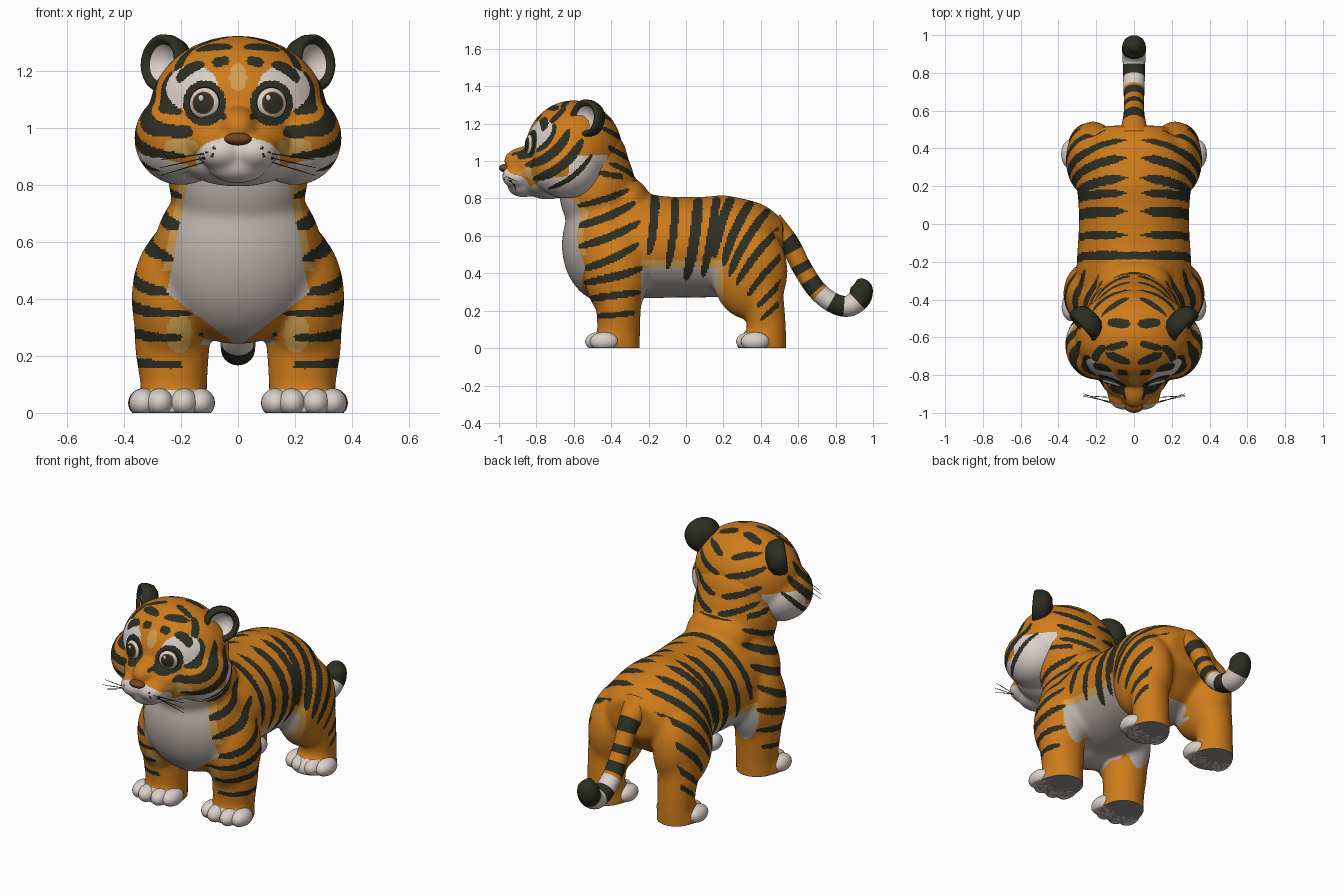
import bpy, bmesh, math
from mathutils import Matrix, Vector
from mathutils.bvhtree import BVHTree

if "Cube" in bpy.data.objects:
    bpy.data.objects.remove(bpy.data.objects["Cube"])

COLOURS = {"orange": (.62, .20, .011), "black": (.026, .027, .016), "white": (.70, .63, .59), "tan": (.64, .35, .08),
           "brown": (.18, .06, .017), "chest_grey": (.49, .435, .40), "sole_grey": (.30, .28, .26)}
MATS = [bpy.data.materials.new(name) for name in COLOURS]
for m in MATS:
    m.diffuse_color = (*COLOURS[m.name], 1)
ORANGE, BLACK, WHITE, TAN, BROWN, GREY, SOLE = range(7)

def ball(bm, c, r, u=32, v=20):
    bmesh.ops.create_uvsphere(bm, u_segments=u, v_segments=v, radius=1,
                              matrix=Matrix.Translation(c) @ Matrix.Diagonal((*r, 1)))

def skin(bm, rows, mats):
    """Join rings of points, one colour per band, and cap both ends."""
    rings = [[bm.verts.new(p) for p in row] for row in rows]
    n = len(rings[0])
    for a, b, m in zip(rings, rings[1:], mats):
        for k in range(n):
            bm.faces.new((a[k], a[(k + 1) % n], b[(k + 1) % n], b[k])).material_index = m
    bm.faces.new(rings[0]).material_index = mats[0]
    bm.faces.new(rings[-1]).material_index = mats[-1]

def tube(bm, pts, mats=None, seg=28, steps=6):
    """Smooth tube through (x, y, z, half width, half depth)."""
    n, rows, rings = len(pts), [], []
    for i in range(n - 1):
        p = [pts[max(0, min(n - 1, i + k))] for k in (-1, 0, 1, 2)]
        for t in (s / steps for s in range(steps + (i == n - 2))):
            rows.append([0.5 * (2 * b + (c - a) * t + (2 * a - 5 * b + 4 * c - d) * t * t
                                + (3 * b - a - 3 * c + d) * t ** 3) for a, b, c, d in zip(*p)])
    for i, q in enumerate(rows):
        a, b = rows[max(0, i - 1)], rows[min(len(rows) - 1, i + 1)]
        up = Vector((1, 0, 0)).cross(Vector((0, b[1] - a[1], b[2] - a[2])).normalized())
        rings.append([Vector(q[:3]) + Vector((q[3] * math.cos(w), 0, 0)) + up * q[4] * math.sin(w)
                      for w in (math.tau * k / seg for k in range(seg))])
    skin(bm, rings, mats or [0] * len(rings))

def finish(name, bm, mat=None):
    bmesh.ops.recalc_face_normals(bm, faces=bm.faces[:])
    for f in bm.faces:
        f.smooth = True
        f.material_index = f.material_index if mat is None else mat
    me = bpy.data.meshes.new(name)
    for m in MATS:
        me.materials.append(m)
    bm.to_mesh(me)
    bm.free()
    ob = bpy.data.objects.new(name, me)
    bpy.context.collection.objects.link(ob)
    return ob

def blend(name, bm, voxel, smooth, rule):
    """Fuse overlapping volumes, soften, flatten at the ground and colour by rule."""
    ob = finish(name, bm)
    r, s = ob.modifiers.new("fuse", 'REMESH'), ob.modifiers.new("soften", 'SMOOTH')
    r.mode, r.voxel_size, s.factor, s.iterations = 'VOXEL', voxel, 0.5, smooth
    dg = bpy.context.evaluated_depsgraph_get()
    me = bpy.data.meshes.new_from_object(ob.evaluated_get(dg), depsgraph=dg)
    bpy.data.objects.remove(ob)
    bm = bmesh.new()
    bm.from_mesh(me)
    for v in bm.verts:
        v.co.z = max(0, v.co.z)
    bm.normal_update()
    for f in bm.faces:
        c, n = f.calc_center_median(), f.normal
        f.material_index = rule(abs(c.x), c.y, c.z, n.x * (1 if c.x > 0 else -1), n.y, n.z)
    return finish(name, bm)

def striped(u, v, stripes, k=1.0):
    """True inside a tapered bent stripe (u0, v0, u1, v1, half width, bend)."""
    for u0, v0, u1, v1, w, bend in stripes:
        du, dv = u1 - u0, v1 - v0
        L = math.hypot(du, dv)
        t = ((u - u0) * du + (v - v0) * dv) / L ** 2
        d = ((v - v0) * du - (u - u0) * dv) / L - bend * 4 * t * (1 - t)
        if 0 < t < 1 and abs(d) < k * w * math.sqrt(1 - (2 * t - 1) ** 4):
            return True
    return False

def oval(u, v, cu, cv, ru, rv):
    return ((u - cu) / ru) ** 2 + ((v - cv) / rv) ** 2 < 1

# body: torso, chest, neck, shoulders, hips and legs
SHOULDER = [(-.58, .76, -.30, .85, .017, -.01), (-.59, .65, -.27, .78, .022, -.015), (-.58, .54, -.24, .68, .022, -.015),
            (-.56, .42, -.25, .56, .021, -.015), (-.55, .35, -.23, .43, .022, -.01), (-.54, .26, -.24, .30, .019, 0),
            (-.52, .165, -.26, .19, .016, 0), (-.48, .94, -.25, .90, .016, 0)]
FLANK = [(-.17, .88, -.20, .50, .023, .015), (-.06, .88, -.10, .42, .021, .015), (.07, .88, .0, .36, .029, .015),
         (.17, .88, .09, .38, .023, .01), (.28, .88, .15, .48, .025, -.02), (.39, .84, .20, .44, .025, -.025),
         (.47, .77, .23, .38, .023, -.025), (.53, .66, .27, .34, .021, -.02), (.55, .53, .33, .28, .018, -.01),
         (.56, .40, .38, .22, .016, 0), (.54, .28, .40, .15, .013, 0)]
NAPE = [(.03, 1.215, .18, 1.26, .017, 0), (.02, 1.12, .22, 1.18, .018, -.01), (.02, 1.01, .22, 1.08, .018, -.01),
        (.02, .915, .21, .99, .018, -.01)]

def body_rule(a, y, z, nx, ny, nz):
    if z < .004:
        return SOLE
    if z < .08 and (y < -.44 or .2 < y < .355):
        return WHITE
    # chest bib narrowing to a point between the legs
    bib = .25 - .19 * (z - .42) if z > .42 else .25 - 1.35 * (.42 - z)
    front = y < -.38 and ny < .2
    if front and a < bib:
        return GREY
    gate = 1 if y < -.12 else min(1, max(0, (a - .03) / .07))
    if nx > -.25 and ny < .75 and (z > .6 or a > .12) and striped(y, z, SHOULDER + FLANK, gate):
        return BLACK
    if y > -.42 and ny > .3 and z > .84 and striped(a, z, NAPE):
        return BLACK
    if front and ((z > .5 and a < bib + .03) or oval(a, z, .205, .28, .045, .07)):
        return TAN
    if -.24 < y < .2 and z < .47:
        return GREY if z < .43 and y < .17 else TAN
    return GREY if a < .13 and .24 < z < .36 and -.45 < y < .36 and nz < -.4 else ORANGE

bm = bmesh.new()
tube(bm, [(0, -.45, .55, .28, .26), (0, -.25, .54, .305, .275), (0, -.05, .54, .295, .27), (0, .1, .54, .295, .27),
          (0, .25, .55, .305, .268), (0, .4, .57, .275, .21), (0, .52, .57, .16, .11)])
for c, r in (((0, -.42, .55), (.30, .245, .31)), ((0, -.475, .85), (.25, .205, .28)), ((0, -.5, 1.0), (.24, .19, .2)),
             ((0, -.31, .78), (.2, .12, .13)), ((0, -.19, .68), (.22, .2, .14))):
    ball(bm, c, r)
for s in (-1, 1):
    ball(bm, (s * .228, -.37, .40), (.147, .175, .25))
    tube(bm, [(s * .23, -.36, .45, .13, .14), (s * .232, -.36, .25, .133, .122),
              (s * .225, -.36, .08, .117, .115), (s * .225, -.36, -.05, .117, .115)])
    ball(bm, (s * .23, -.40, .02), (.135, .11, .085))
    ball(bm, (s * .217, .34, .41), (.145, .205, .26))
    tube(bm, [(s * .23, .37, .42, .12, .15), (s * .235, .41, .26, .115, .115),
              (s * .235, .43, .12, .105, .105), (s * .235, .43, -.05, .11, .108)])
    ball(bm, (s * .235, .39, .02), (.13, .12, .085))
blend("body", bm, .0085, 65, body_rule)

# head: cranium, cheeks, jaw, bridge and muzzle
FACE_SIDE = [(-.62, 1.17, -.86, .975, .026, .04), (-.55, 1.12, -.82, .90, .026, .04), (-.50, 1.04, -.74, .85, .014, .03),
             (-.70, 1.20, -.80, 1.05, .017, .02), (-.64, 1.29, -.73, 1.20, .014, 0)]
FACE_FRONT = [(.03, 1.24, .09, 1.228, .017, 0), (.12, 1.228, .215, 1.165, .018, .01), (.02, 1.285, .15, 1.275, .012, .005)]
CROWN = [(.02, -.53, .14, -.52, .024, 0), (.03, -.63, .15, -.66, .018, 0)]
SPOTS = ((.085, .93), (.11, .915), (.09, .905), (.12, .895))

def head_rule(a, y, z, nx, ny, nz):
    if y < -.68:
        if oval(a, z, .118, 1.088, .075, .08) or striped(a, z, [(.04, 1.035, .12, 1.07, .013, 0)]):
            return BLACK
        if y < -.82 and oval(a, z, 0, .895, .15, .075):
            return BLACK if any(oval(a, z, u, v, .006, .006) for u, v in SPOTS) else WHITE
        if striped(a, z, FACE_FRONT):
            return BLACK
        if oval(a, z, 0, 1.18, .03, .05):
            return TAN
        if oval(a, z, .16, 1.14, .092, .08):
            return WHITE
    if a > .15 and striped(y, z, FACE_SIDE):
        return BLACK
    if (z > 1.2 and nz > .5 and striped(a, y, CROWN)) or (ny > .3 and nz < .75 and striped(a, z, NAPE)):
        return BLACK
    if z < .865 + max(0, a - .15) * .25 or (a > .2 and -.63 < y < -.42 and z < 1.03):
        return WHITE
    return TAN if oval(a, z, .2, .935, .06, .03) and y < -.7 else ORANGE

bm = bmesh.new()
for c, r in (((0, -.60, 1.06), (.312, .26, .265)), ((0, -.74, .905), (.22, .15, .11)), ((0, -.79, .955), (.19, .15, .12)),
             ((0, -.84, 1.0), (.08, .135, .08)), ((0, -.87, .868), (.105, .085, .062))):
    ball(bm, c, r)
for s in (-1, 1):
    ball(bm, (s * .2, -.64, .965), (.165, .185, .165))
    ball(bm, (s * .055, -.895, .918), (.088, .09, .067))
head = blend("head", bm, .0075, 35, head_rule)
tree = BVHTree.FromPolygons([v.co for v in head.data.vertices], [p.vertices[:] for p in head.data.polygons])

def on_face(x, z):
    return tree.ray_cast(Vector((x, -2, z)), Vector((0, 1, 0)))[0] or Vector((x, -.84, z))

def lathe(name, prof, cols, loc, axis, seg=40):
    """Spin (radius, height) points round an axis, one colour per band."""
    bm = bmesh.new()
    ring = [(math.cos(math.tau * k / seg), math.sin(math.tau * k / seg)) for k in range(seg)]
    skin(bm, [[(r * x, r * y, h) for x, y in ring] for r, h in prof], cols)
    turn = Vector(axis).to_track_quat('Z', 'Y').to_matrix().to_4x4()
    finish(name, bm).matrix_world = Matrix.Translation(loc) @ turn

def blob(name, c, r, mat):
    bm = bmesh.new()
    ball(bm, c, r, 24, 16)
    for v in bm.verts:
        v.co.z = max(0, v.co.z)
    finish(name, bm, mat)

# nose, ears, eyes, whiskers and toes
blob("nose", (0, -.968, .962), (.048, .032, .022), BROWN)
EAR = [(.01, -.025), (.045, -.015), (.066, .012), (.078, .03), (.09, .034), (.1, .022), (.101, -.01),
       (.09, -.045), (.06, -.068), (.01, -.076)]
EYE = [(.002, .020), (.036, .015), (.040, .013), (.053, .004), (.060, -.015)]
for s, side in ((-1, "left"), (1, "right")):
    lathe("ear_" + side, EAR, [WHITE] * 2 + [BLACK] * 7, (s * .256, -.53, 1.228), (s * .75, -.68, .1))
    eye = on_face(s * .118, 1.088)
    lathe("eye_" + side, EYE, [BLACK, BROWN, WHITE, BLACK], eye, (s * .3, -1, .08))
    blob("eye_glint_" + side, eye + Vector((-.012, -.017, .018)), (.010, .006, .012), WHITE)
    for i in range(3):
        lathe(f"whisker_{side}_{i}", [(.002, 0), (.002, .08), (.001, .16)], [BLACK] * 2,
              on_face(s * .12, .91 - .015 * i), (s * .145, .05 - .02 * i, -.02 - .012 * i), 6)
    for end, cx, y in (("front", .232, -.462), ("hind", .235, .345)):
        for i, (dx, dy) in enumerate(((-.1, .025), (-.042, 0), (.042, 0), (.1, .025))):
            blob(f"{end}_toe_{side}_{i}", (s * cx + dx, y + dy, .035), (.051, .077, .051), WHITE)

# tail with coloured bands
bm = bmesh.new()
pattern = "OOOOOKKKOOOKKOOKKKOWWWWKKKKKWWWWWW" + "K" * 16
tube(bm, [(0, .45, .66, .085, .075), (0, .55, .56, .06, .055), (0, .62, .43, .053, .052), (0, .70, .31, .055, .052),
          (0, .79, .24, .058, .054), (0, .87, .225, .06, .057), (0, .93, .27, .063, .06), (0, .937, .33, .056, .056),
          (0, .925, .37, .012, .012)], ["OKW".index(c) for c in pattern])
finish("tail", bm)

for m in bpy.data.materials:
    if m.users and not m.is_grease_pencil:
        m.use_nodes = True
        m.node_tree.nodes["Principled BSDF"].inputs["Base Color"].default_value = m.diffuse_color
